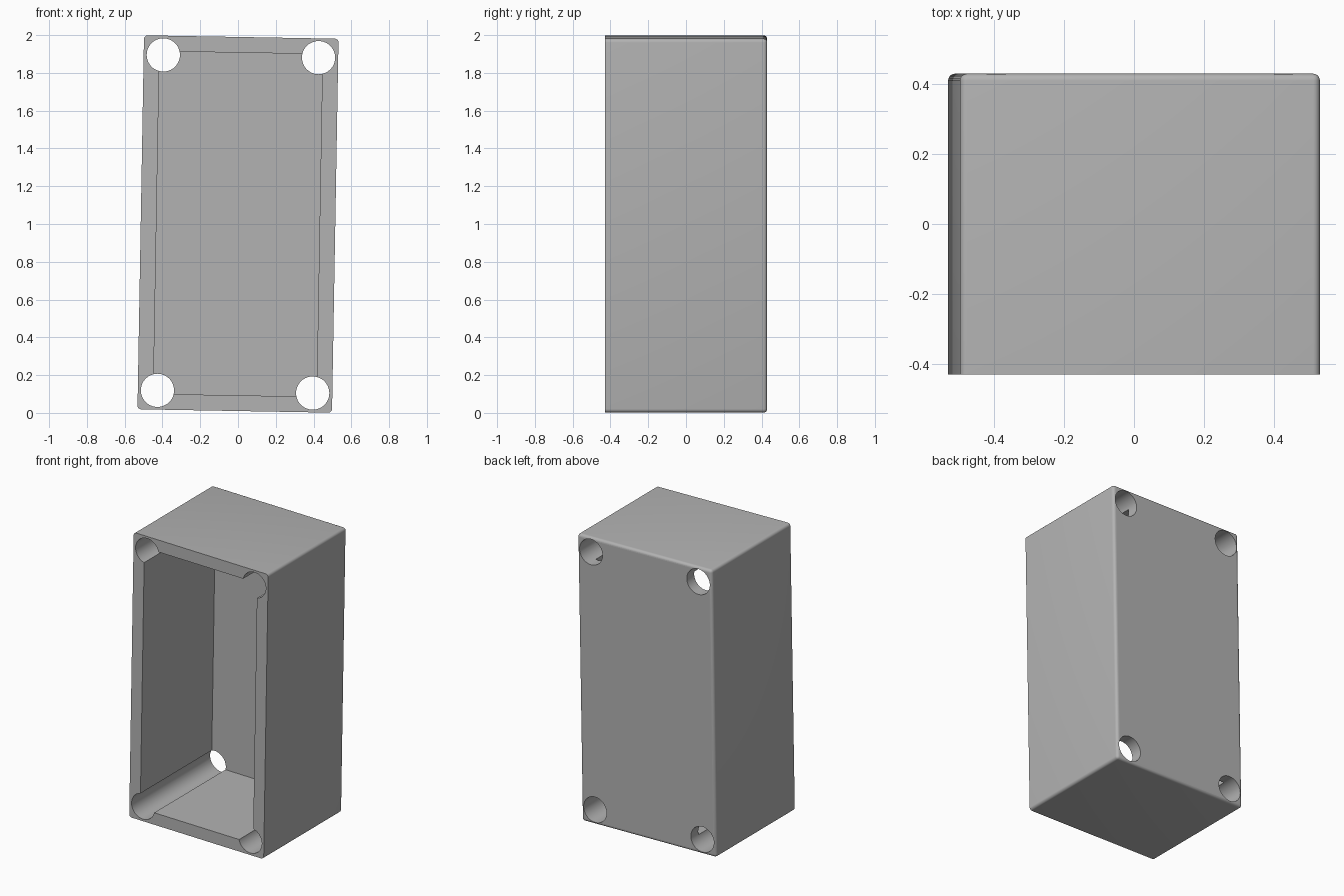
import bpy, bmesh
from math import radians
from mathutils import Matrix

WIDTH, DEPTH, HEIGHT = 1.03, 0.86, 1.98
WALL, FLOOR = 0.083, 0.08
HOLE_X, HOLE_Z, HOLE_R = 0.411, 0.888, 0.088
EDGE_R = 0.02
FRONT, BACK = -DEPTH / 2, DEPTH / 2

cube = bpy.data.objects.get("Cube")
if cube:
    bpy.data.objects.remove(cube, do_unlink=True)

grey = bpy.data.materials.new("grey plastic")
grey.use_nodes = True
colour = (0.45, 0.45, 0.45, 1)
grey.diffuse_color = colour
grey.node_tree.nodes["Principled BSDF"].inputs["Base Color"].default_value = colour


def finish(bm, name):
    mesh = bpy.data.meshes.new(name)
    bmesh.ops.recalc_face_normals(bm, faces=bm.faces)
    bm.to_mesh(mesh)
    bm.free()
    mesh.materials.append(grey)
    obj = bpy.data.objects.new(name, mesh)
    bpy.context.collection.objects.link(obj)
    return obj


def box(width, height, y0, y1):
    bm = bmesh.new()
    place = Matrix.Translation((0, (y0 + y1) / 2, 0)) @ Matrix.Diagonal((width, y1 - y0, height, 1))
    bmesh.ops.create_cube(bm, size=1, matrix=place)
    return bm


def cut(target, cutter):
    cutter.hide_render = True
    mod = target.modifiers.new("cut", "BOOLEAN")
    mod.operation, mod.solver, mod.object = "DIFFERENCE", "EXACT", cutter
    bpy.context.view_layer.objects.active = target
    bpy.ops.object.modifier_apply(modifier=mod.name)
    bpy.data.objects.remove(cutter, do_unlink=True)


# Outer body, rounded everywhere except around the open front
bm = box(WIDTH, HEIGHT, FRONT, BACK)
rounded = [e for e in bm.edges if any(v.co.y > 0 for v in e.verts)]
bmesh.ops.bevel(bm, geom=rounded, offset=EDGE_R, segments=5, profile=0.5, affect="EDGES")
enclosure = finish(bm, "enclosure")

# Hollow interior
cut(enclosure, finish(box(WIDTH - 2 * WALL, HEIGHT - 2 * WALL, FRONT - 0.1, BACK - FLOOR),
                      "cavity_cutter"))

# Corner screw channels running through the whole depth
for sx in (-1, 1):
    for sz in (-1, 1):
        bm = bmesh.new()
        place = Matrix.Translation((sx * HOLE_X, 0, sz * HOLE_Z)) @ Matrix.Rotation(radians(90), 4, "X")
        bmesh.ops.create_cone(bm, cap_ends=True, segments=48, radius1=HOLE_R, radius2=HOLE_R,
                              depth=DEPTH + 0.2, matrix=place)
        cut(enclosure, finish(bm, "screw_channel_cutter"))

# Slight lean to the side, standing on the ground
enclosure.data.transform(Matrix.Translation((0, 0, 1)) @ Matrix.Rotation(radians(1), 4, "Y"))
bpy.ops.object.select_all(action="DESELECT")
enclosure.select_set(True)
bpy.context.view_layer.objects.active = enclosure
bpy.ops.object.shade_smooth_by_angle(angle=radians(30))
